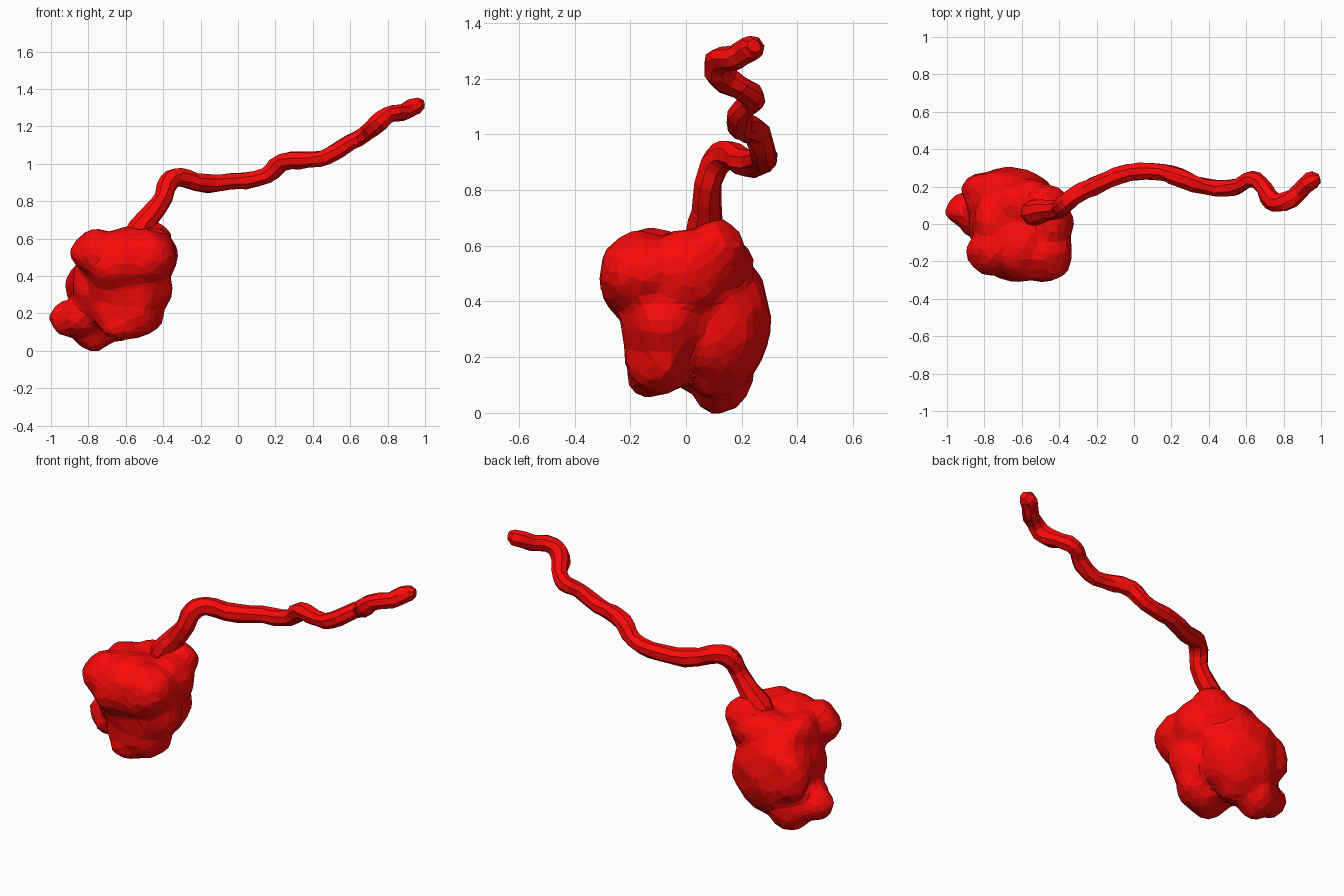
import bpy, bmesh
from mathutils import Matrix, Vector, noise

if "Cube" in bpy.data.objects:
    bpy.data.objects.remove(bpy.data.objects["Cube"])

red = bpy.data.materials.new("red")
red.diffuse_color = (0.95, 0.003, 0.003, 1)
red.use_nodes = True
red.node_tree.nodes["Principled BSDF"].inputs["Base Color"].default_value = red.diffuse_color


def modify(obj, kind, **settings):
    mod = obj.modifiers.new(kind.title(), kind)
    for key, value in settings.items():
        setattr(mod, key, value)


def add_object(name, data):
    obj = bpy.data.objects.new(name, data)
    bpy.context.collection.objects.link(obj)
    data.materials.append(red)
    return obj


def flat(obj):
    for poly in obj.data.polygons:
        poly.use_smooth = False


def roughen(verts, scale, amount):
    for v in verts:
        v.co += noise.noise_vector(v.co * scale) * amount


# Lumpy body: overlapping lobes fused into one skin (centre, radii)
lobes = [
    ((-0.76, -0.15, 0.52), (0.13, 0.13, 0.13)),   # front upper left
    ((-0.49, -0.16, 0.50), (0.16, 0.16, 0.15)),   # front upper right
    ((-0.62, -0.11, 0.48), (0.23, 0.20, 0.18)),   # front upper middle
    ((-0.57, -0.07, 0.35), (0.22, 0.18, 0.21)),   # front middle
    ((-0.59, -0.09, 0.21), (0.19, 0.13, 0.15)),   # front lower
    ((-0.63, -0.13, 0.13), (0.10, 0.09, 0.08)),   # front foot
    ((-0.66, 0.11, 0.33), (0.24, 0.19, 0.27)),    # back bulge
    ((-0.58, 0.10, 0.53), (0.19, 0.14, 0.12)),    # back upper
    ((-0.82, 0.19, 0.34), (0.10, 0.09, 0.14)),    # back left
    ((-0.78, 0.02, 0.34), (0.10, 0.15, 0.20)),    # left side
    ((-0.77, 0.12, 0.14), (0.13, 0.12, 0.14)),    # bottom point
    ((-0.92, 0.07, 0.17), (0.085, 0.09, 0.095)),  # side knob
    ((-0.84, 0.05, 0.18), (0.12, 0.12, 0.11)),    # knob root
    ((-0.44, 0.00, 0.50), (0.11, 0.15, 0.16)),    # right side
    ((-0.46, 0.11, 0.60), (0.10, 0.10, 0.10)),    # top rim
    ((-0.76, 0.02, 0.52), (0.11, 0.15, 0.12)),    # top left
]
bm = bmesh.new()
for centre, radii in lobes:
    bmesh.ops.create_icosphere(
        bm, subdivisions=4, radius=1,
        matrix=Matrix.LocRotScale(Vector(centre), None, Vector(radii)))
roughen(bm.verts, 8, 0.022)
mesh = bpy.data.meshes.new("body")
bm.to_mesh(mesh)
bm.free()
body = add_object("body", mesh)
flat(body)
modify(body, 'REMESH', mode='VOXEL', voxel_size=0.024, use_smooth_shade=False)
modify(body, 'SMOOTH', factor=0.5, iterations=3)
modify(body, 'DECIMATE', ratio=0.16)

# Wandering stalk: smooth path with varying thickness (x, y, z, radius)
path = [
    (-0.54, 0.06, 0.59, 0.08), (-0.52, 0.065, 0.66, 0.068),
    (-0.46, 0.075, 0.73, 0.055), (-0.40, 0.08, 0.82, 0.05),
    (-0.37, 0.11, 0.90, 0.054), (-0.31, 0.155, 0.93, 0.05),
    (-0.22, 0.20, 0.90, 0.052), (-0.03, 0.275, 0.905, 0.046),
    (0.15, 0.275, 0.935, 0.048), (0.24, 0.25, 1.01, 0.053),
    (0.38, 0.20, 1.02, 0.045), (0.48, 0.19, 1.04, 0.045),
    (0.56, 0.205, 1.09, 0.045), (0.63, 0.24, 1.13, 0.045),
    (0.69, 0.20, 1.165, 0.045), (0.74, 0.125, 1.21, 0.053),
    (0.80, 0.115, 1.26, 0.05), (0.88, 0.17, 1.275, 0.043),
    (0.93, 0.22, 1.30, 0.048), (0.965, 0.24, 1.31, 0.045),
    (0.99, 0.245, 1.315, 0.025),
]
curve = bpy.data.curves.new("stalk", 'CURVE')
curve.dimensions = '3D'
curve.bevel_depth = 1
curve.bevel_resolution = 2
curve.resolution_u = 3
curve.use_fill_caps = True
spline = curve.splines.new('BEZIER')
spline.bezier_points.add(len(path) - 1)
for point, (x, y, z, radius) in zip(spline.bezier_points, path):
    point.co = (x, y, z)
    point.radius = radius
    point.handle_left_type = point.handle_right_type = 'AUTO'
stalk = add_object("stalk", curve)
bpy.context.view_layer.objects.active = stalk
stalk.select_set(True)
bpy.ops.object.convert(target='MESH')
stalk = bpy.context.view_layer.objects.active
roughen(stalk.data.vertices, 15, 0.008)
flat(stalk)
modify(stalk, 'DECIMATE', ratio=0.6)
